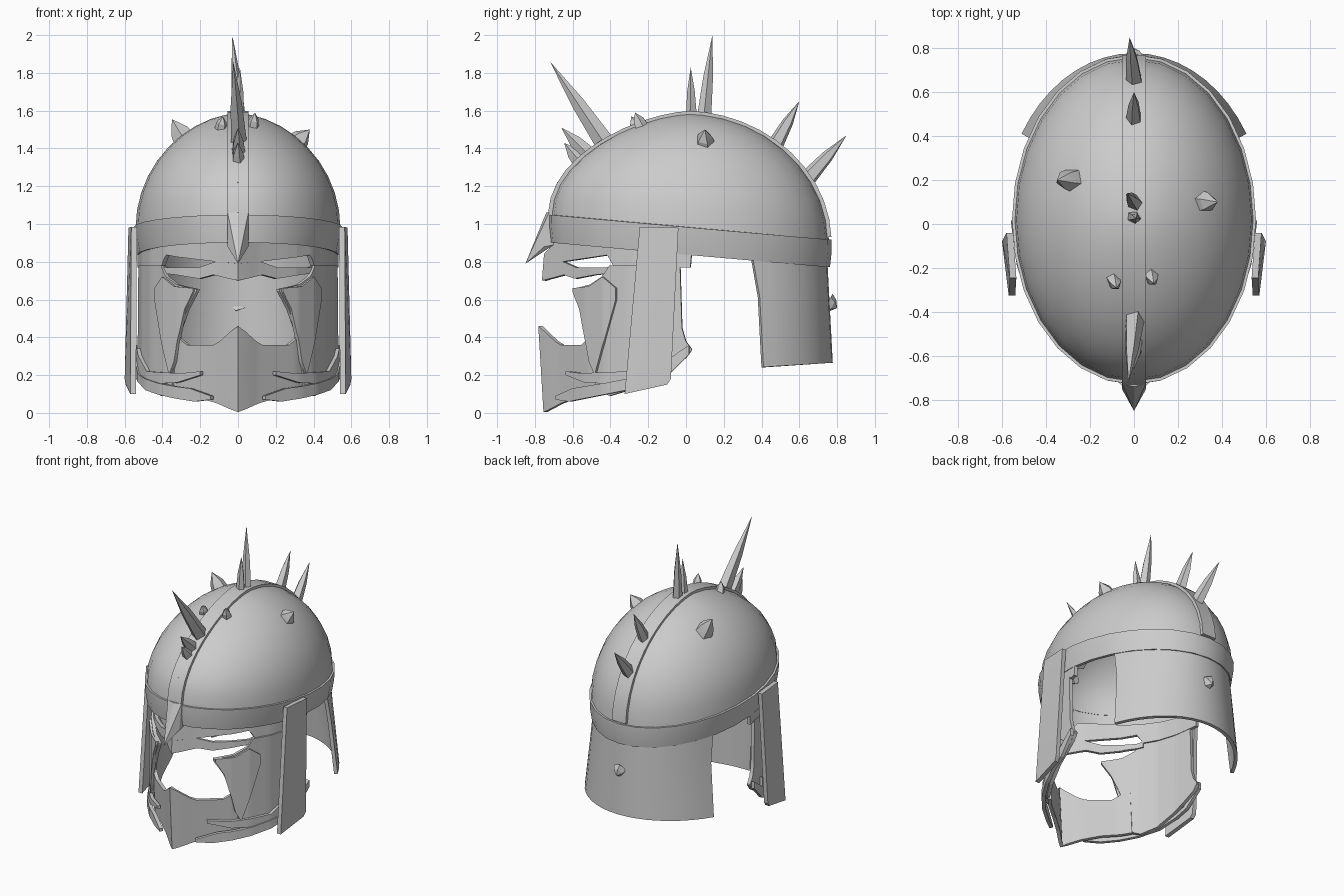
import bpy, bmesh, math
from mathutils import Vector

if "Cube" in bpy.data.objects:
    bpy.data.objects.remove(bpy.data.objects["Cube"])

def lerp_table(pts, t):
    if t <= pts[0][0]:
        return pts[0][1]
    for (a, va), (b, vb) in zip(pts, pts[1:]):
        if t <= b:
            return va + (vb - va) * (t - a) / (b - a)
    return pts[-1][1]

def finish(name, bm, thick=0, mirror=False, angle=30):
    bmesh.ops.remove_doubles(bm, verts=bm.verts, dist=0.0005)
    bmesh.ops.recalc_face_normals(bm, faces=bm.faces)
    me = bpy.data.meshes.new(name)
    bm.to_mesh(me)
    bm.free()
    ob = bpy.data.objects.new(name, me)
    bpy.context.collection.objects.link(ob)
    if mirror:
        ob.modifiers.new("Mirror", 'MIRROR').merge_threshold = 0.002
    if thick:
        m = ob.modifiers.new("Solidify", 'SOLIDIFY')
        m.thickness, m.offset = thick, 0
    bpy.ops.object.select_all(action='DESELECT')
    bpy.context.view_layer.objects.active = ob
    ob.select_set(True)
    bpy.ops.object.convert(target='MESH')
    bpy.ops.object.shade_smooth_by_angle(angle=math.radians(angle))

def sheet(name, rows, thick, closed=False, mirror=False):
    """Skin a list of equal-length point rows."""
    bm = bmesh.new()
    vs = [[bm.verts.new(p) for p in r] for r in rows]
    n = len(rows[0])
    for r0, r1 in zip(vs, vs[1:]):
        for i in range(n if closed else n - 1):
            j = (i + 1) % n
            bm.faces.new((r0[i], r0[j], r1[j], r1[i]))
    finish(name, bm, thick, mirror)

def hull(name, pts, mirror=False):
    bm = bmesh.new()
    for p in pts:
        bm.verts.new(p)
    bmesh.ops.convex_hull(bm, input=bm.verts)
    finish(name, bm, 0, mirror, 20)

N = 28
def ring(a, b, z):
    """Ellipse in plan, tilted down towards the back."""
    out = []
    for i in range(N):
        t = 2 * math.pi * i / N
        y = 0.02 + b * math.sin(t)
        out.append((a * math.cos(t), y, z - 0.09 * y))
    return out

# Dome shell
def dome_pt(t, elev, off=0):
    c, s = math.cos(elev), math.sin(elev)
    c = c ** (1.12 + 0.1 * max(0, -math.sin(t)))
    x = (0.532 + off) * c * math.cos(t)
    y = 0.02 + (0.727 + off) * c * math.sin(t)
    return (x, y, 0.98 + (0.595 + off) * s - 0.09 * y * (1 - s))

sheet("dome", [[dome_pt(2 * math.pi * i / N, math.pi / 2 * k / 10) for i in range(N)]
               for k in range(11)], 0.02, closed=True)

# Rim band around the brow
sheet("rim_band", [ring(0.518, 0.727, 0.84), ring(0.533, 0.736, 0.92), ring(0.54, 0.735, 0.985)],
      0.03, closed=True)

# Crest strap over the top, front to back
path = []
for k in range(23):
    e = math.pi * (k + 0.2) / 22.4
    path.append(dome_pt(-math.pi / 2, e, 0.012) if e < math.pi / 2
                else dome_pt(math.pi / 2, math.pi - e, 0.012))
sheet("crest_strap", [[(x, p[1], p[2]) for p in path] for x in (-0.055, 0.055)], 0.022)

# Pointed nasal beak
hull("beak", [(s * 0.055, y, z) for s in (-1, 1) for y, z in
              ((-0.68, 1.06), (-0.725, 1.06), (-0.75, 0.88), (-0.7, 0.89))]
     + [(0, -0.74, 1.06), (0, -0.85, 0.79)])

# Neck guard
rows = []
for k in range(6):
    f = k / 5
    a, b = 0.505 + 0.08 * f, 0.715 + 0.03 * f
    yend = lerp_table([(0, 0.34), (0.4, 0.385), (1, 0.405)], f)
    p0 = math.asin((yend - 0.02) / b)
    row = []
    for i in range(19):
        t = p0 + (math.pi - 2 * p0) * i / 18
        y = 0.02 + b * math.sin(t)
        row.append((a * math.cos(t), y, (0.9 - 0.09 * y) * (1 - f) + (0.215 + 0.065 * y) * f))
    rows.append(row)
sheet("neck_guard", rows, 0.024)

# Hanging cheek straps
hull("cheek_strap", [(x + dx, y, z) for dx in (0, 0.03) for x, y, z in
     ((0.535, -0.245, 0.985), (0.55, -0.04, 0.98), (0.57, -0.08, 0.18),
      (0.565, -0.10, 0.15), (0.54, -0.325, 0.10))], mirror=True)

# Face mask: strips given by lower and upper edges in side view, wrapped on this plan
PLAN = [(-0.77, 0), (-0.68, 0.1), (-0.6, 0.2), (-0.52, 0.3), (-0.43, 0.38),
        (-0.3, 0.455), (-0.17, 0.497), (0, 0.52), (0.05, 0.525)]

def mask(name, lower, upper, off=0, lean=0, thick=0.024):
    y0, y1 = lower[0][0], lower[-1][0]
    ys = {p[0] for p in lower + upper + PLAN if y0 <= p[0] <= y1}
    ys |= {y0 + (y1 - y0) * i / 12 for i in range(13)}
    ys = sorted(ys)
    rows = []
    for f in (0, 0.33, 0.67, 1):
        row = []
        for y in ys:
            lo, hi = lerp_table(lower, y), lerp_table(upper, y)
            z = lo + (hi - lo) * f
            x = lerp_table(PLAN, y)
            row.append((x + off if x > 0 else 0, y - off * 0.5 + lean * (0.46 - z), z))
        rows.append(row)
    sheet(name, rows, thick, mirror=True)

mask("mask_brow", [(-0.77, 0.79), (-0.67, 0.8), (-0.44, 0.835), (-0.4, 0.77), (0, 0.77)],
     [(-0.77, 0.84), (-0.7, 0.93), (0, 0.88)], lean=-0.08)
mask("mask_nose", [(-0.77, 0.70), (-0.66, 0.73), (-0.6, 0.71), (-0.5, 0.73), (-0.4, 0.74)],
     [(-0.77, 0.79), (-0.67, 0.8), (-0.6, 0.77), (-0.44, 0.77), (-0.4, 0.78)], lean=-0.08)
mask("mask_cheek",
     [(-0.59, 0.645), (-0.55, 0.55), (-0.5, 0.38), (-0.47, 0.12), (-0.4, 0.09), (-0.3, 0.12),
      (-0.08, 0.24), (0, 0.29), (0.03, 0.33)],
     [(-0.59, 0.655), (-0.5, 0.68), (-0.44, 0.72), (-0.4, 0.78), (-0.03, 0.78), (-0.02, 0.45),
      (0, 0.38), (0.03, 0.34)])
mask("mask_chin", [(-0.77, 0.005), (-0.68, 0.05), (-0.6, 0.08), (-0.46, 0.1)],
     [(-0.77, 0.46), (-0.69, 0.38), (-0.66, 0.36), (-0.55, 0.36), (-0.5, 0.41), (-0.46, 0.41)],
     lean=0.06)
# Overlapping jaw and cheekbone plates
mask("jaw_plate", [(-0.67, 0.07), (-0.6, 0.06), (-0.3, 0.12), (-0.08, 0.2), (0.03, 0.31)],
     [(-0.67, 0.09), (-0.58, 0.13), (-0.4, 0.16), (-0.2, 0.2), (0.03, 0.36)], off=0.025)
mask("jaw_plate_upper", [(-0.62, 0.2), (-0.52, 0.16), (-0.3, 0.15), (-0.1, 0.22)],
     [(-0.62, 0.22), (-0.54, 0.21), (-0.3, 0.22), (-0.1, 0.34)], off=0.018)
mask("cheekbone_plate", [(-0.585, 0.64), (-0.55, 0.55), (-0.5, 0.27), (-0.47, 0.2),
                         (-0.43, 0.35), (-0.36, 0.6)],
     [(-0.585, 0.66), (-0.5, 0.67), (-0.43, 0.72), (-0.36, 0.66)], off=0.013)

# Spikes: base, tip, radius
def spike(name, base, tip, r, sides=5, sink=0.04):
    b, t = Vector(base), Vector(tip)
    d = t - b
    q = d.to_track_quat('Z', 'Y')
    bm = bmesh.new()
    for h, s in ((-sink, 1), (d.length * 0.45, 0.68)):
        for i in range(sides):
            a = 2 * math.pi * i / sides
            bm.verts.new(b + q @ Vector((r * s * math.cos(a) * 0.85, r * s * math.sin(a), h)))
    bm.verts.new(t)
    bmesh.ops.convex_hull(bm, input=bm.verts)
    finish(name, bm, 0, False, 20)

for name, base, tip, r in (
        ("crest_spike_front", (0, -0.45, 1.46), (-0.025, -0.72, 1.86), 0.055),
        ("crest_spike_low", (0, -0.53, 1.38), (0, -0.66, 1.51), 0.05),
        ("crest_spike_lower", (0, -0.56, 1.33), (0, -0.645, 1.43), 0.05),
        ("crest_stub", (0, -0.63, 1.21), (0, -0.685, 1.22), 0.03),
        ("crest_spike_mid", (0, 0.03, 1.6), (0.01, 0.025, 1.83), 0.036),
        ("crest_spike_tall", (0, 0.10, 1.6), (-0.03, 0.14, 2.0), 0.042),
        ("crest_spike_rear", (0, 0.49, 1.45), (0, 0.6, 1.65), 0.045),
        ("crest_spike_back", (0, 0.67, 1.27), (-0.02, 0.85, 1.47), 0.048),
        ("left_horn", (-0.28, 0.2, 1.44), (-0.35, 0.2, 1.555), 0.075),
        ("right_horn", (0.3, 0.1, 1.42), (0.38, 0.1, 1.5), 0.075),
        ("ridge_bump_right", (0.08, -0.24, 1.52), (0.09, -0.27, 1.59), 0.045),
        ("ridge_bump_left", (-0.09, -0.26, 1.51), (-0.08, -0.29, 1.57), 0.045)):
    spike(name, base, tip, r)
spike("neck_spike", (0, 0.758, 0.58), (0, 0.8, 0.555), 0.055, sink=0.01)
